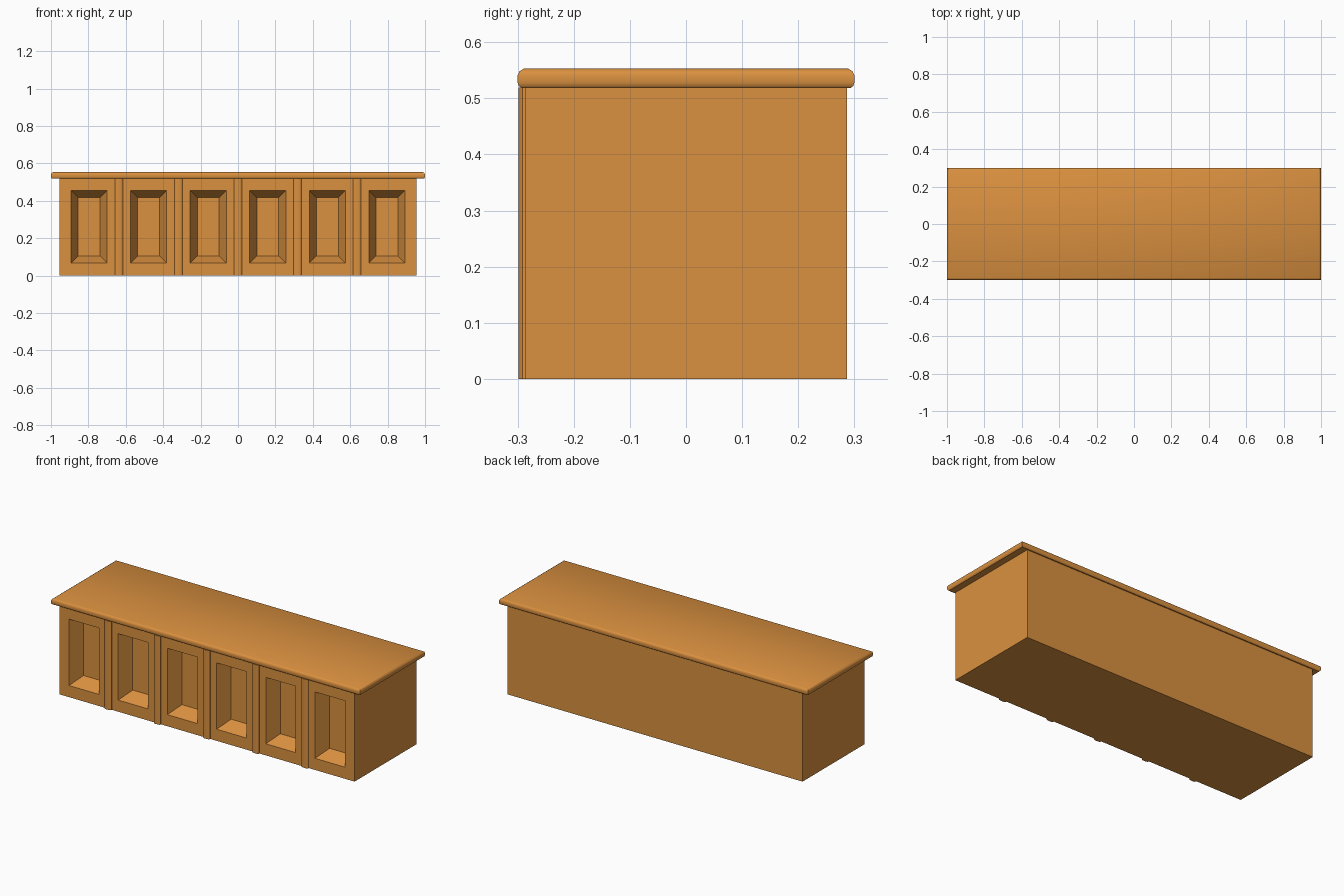
import bpy, bmesh, math

if "Cube" in bpy.data.objects:
    bpy.data.objects.remove(bpy.data.objects["Cube"])

wood = bpy.data.materials.new("warm_wood")
wood.diffuse_color = (0.70, 0.28, 0.05, 1)
wood.use_nodes = True
wood.node_tree.nodes["Principled BSDF"].inputs["Base Color"].default_value = wood.diffuse_color

HALF_X, HALF_Y, BODY_TOP = 0.955, 0.287, 0.519
PITCH = 2 * HALF_X / 6


def finish(bm, name):
    bmesh.ops.recalc_face_normals(bm, faces=bm.faces)
    mesh = bpy.data.meshes.new(name)
    bm.to_mesh(mesh)
    bm.free()
    obj = bpy.data.objects.new(name, mesh)
    bpy.context.collection.objects.link(obj)
    mesh.materials.append(wood)
    bpy.context.view_layer.objects.active = obj
    obj.select_set(True)
    bpy.ops.object.shade_smooth_by_angle(angle=math.radians(35))
    obj.select_set(False)
    return obj


def loft(bm, rings):
    """Skin a stack of closed rings and cap both ends."""
    loops = [[bm.verts.new(p) for p in ring] for ring in rings]
    for a, b in zip(loops, loops[1:]):
        n = len(a)
        for i in range(n):
            bm.faces.new((a[i], a[(i + 1) % n], b[(i + 1) % n], b[i]))
    bm.faces.new(loops[0][::-1])
    bm.faces.new(loops[-1])


# Counter body: gridded front with six deep, sloped panel recesses
centres = [(i - 2.5) * PITCH for i in range(6)]
xs = [-HALF_X] + [c + s * 0.0965 for c in centres for s in (-1, 1)] + [HALF_X]
zs = [0, 0.068, 0.456, BODY_TOP]
bm = bmesh.new()
grid = [[bm.verts.new((x, -HALF_Y, z)) for x in xs] for z in zs]
panels = []
for j in range(len(zs) - 1):
    for i in range(len(xs) - 1):
        f = bm.faces.new((grid[j][i], grid[j][i + 1], grid[j + 1][i + 1], grid[j + 1][i]))
        if j == 1 and i % 2 == 1:
            panels.append(f)
rim = [e for e in bm.edges if e.is_boundary]
ext = bmesh.ops.extrude_edge_only(bm, edges=rim)["geom"]
back = [v for v in ext if isinstance(v, bmesh.types.BMVert)]
bmesh.ops.translate(bm, verts=back, vec=(0, 2 * HALF_Y, 0))
bmesh.ops.edgeloop_fill(bm, edges=[e for e in bm.edges if e.is_boundary])
bm.normal_update()
bmesh.ops.inset_individual(bm, faces=panels, thickness=0.038, use_even_offset=True)
for f in panels:
    bmesh.ops.translate(bm, verts=f.verts, vec=(0, 0.08, 0))
finish(bm, "counter_body")

# Rounded trim strips between the panels
half = [(0.022, -0.280), (0.022, -0.291), (0.018, -0.296), (0.010, -0.2985)]
profile = half + [(-x, y) for x, y in reversed(half)]
for k in range(5):
    cx = (k - 2) * PITCH
    bm = bmesh.new()
    loft(bm, [[(cx + x, y, z) for x, y in profile] for z in (0, BODY_TOP)])
    finish(bm, f"trim_strip_{k + 1}")

# Counter top slab with a rounded edge and square corners
edge = [(0.007, 0.518), (0.002, 0.522), (0, 0.528), (0, 0.541), (0.003, 0.548), (0.011, 0.553)]
bm = bmesh.new()
loft(bm, [[(sx * (1 - d), sy * (0.3 - d), z)
           for sx, sy in ((-1, -1), (1, -1), (1, 1), (-1, 1))] for d, z in edge])
finish(bm, "counter_top")
